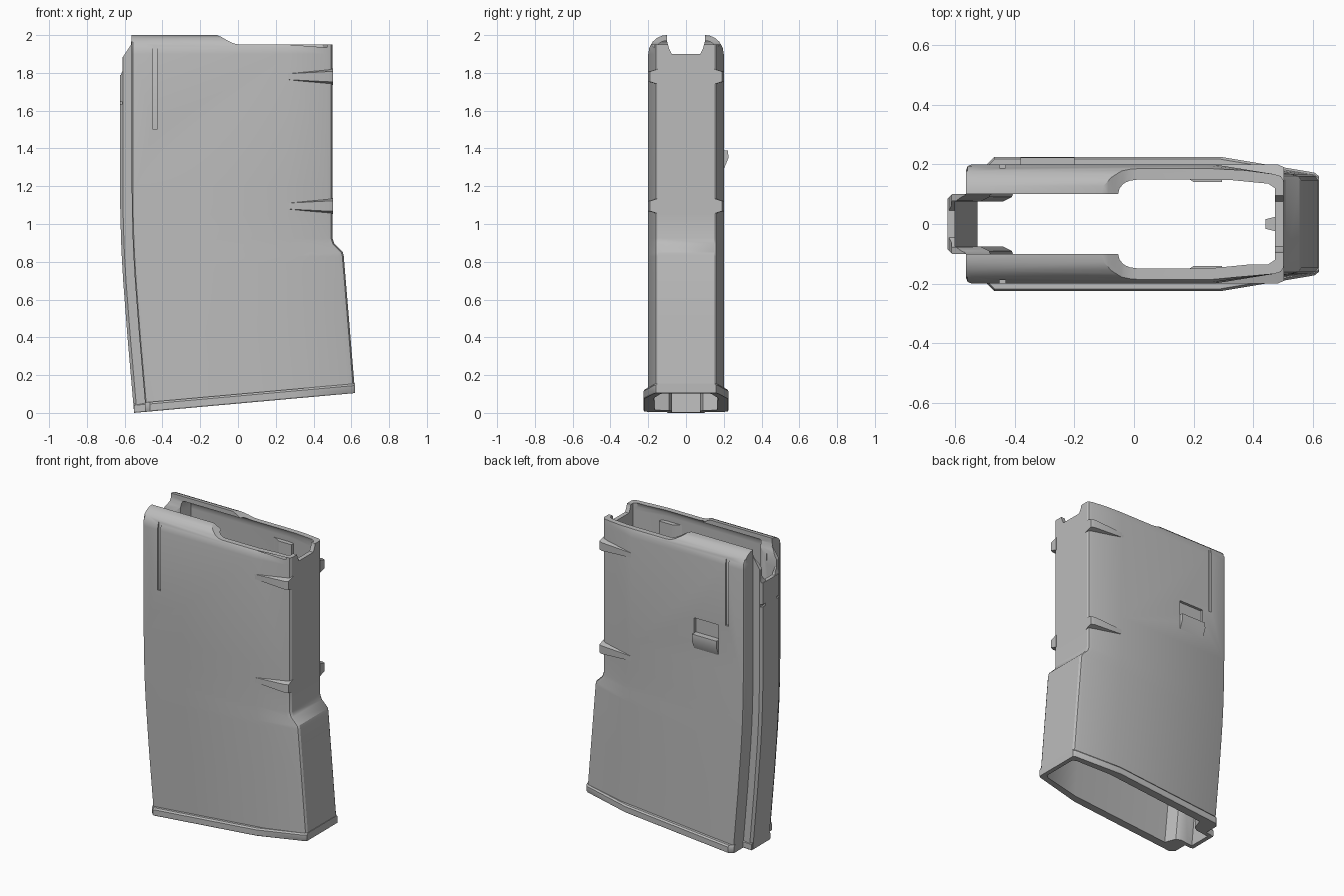
import bpy, bmesh, math
from mathutils import Vector

if "Cube" in bpy.data.objects:
    bpy.data.objects.remove(bpy.data.objects["Cube"], do_unlink=True)

grey = bpy.data.materials.new("plain grey")
grey.use_nodes = True
grey.diffuse_color = (0.5, 0.5, 0.5, 1)
grey.node_tree.nodes["Principled BSDF"].inputs["Base Color"].default_value = (0.5, 0.5, 0.5, 1)


def loft(name, rings):
    """Closed solid skinned over rings with equal point counts."""
    bm = bmesh.new()
    loops = [[bm.verts.new(p) for p in ring] for ring in rings]
    n = len(loops[0])
    for lo, hi in zip(loops, loops[1:]):
        for i in range(n):
            j = (i + 1) % n
            bm.faces.new((lo[i], lo[j], hi[j], hi[i]))
    bm.faces.new(loops[0])
    bm.faces.new(loops[-1])
    bmesh.ops.recalc_face_normals(bm, faces=bm.faces)
    mesh = bpy.data.meshes.new(name)
    bm.to_mesh(mesh)
    bm.free()
    mesh.materials.append(grey)
    obj = bpy.data.objects.new(name, mesh)
    bpy.context.collection.objects.link(obj)
    return obj


def prism(name, profile, axis, a, b):
    """Profile in the two other axes, extruded along axis from a to b."""
    def place(p, d):
        v = list(p)
        v.insert(axis, d)
        return Vector(v)
    return loft(name, [[place(p, d) for p in profile] for d in (a, b)])


def box(name, xs, ys, zs):
    (x0, x1), (y0, y1) = xs, ys
    return prism(name, [(x0, y0), (x1, y0), (x1, y1), (x0, y1)], 2, *zs)


def cut(obj, cutter):
    cutter.hide_render = True
    mod = obj.modifiers.new("cut", 'BOOLEAN')
    mod.operation, mod.solver, mod.object = 'DIFFERENCE', 'EXACT', cutter
    bpy.context.view_layer.objects.active = obj
    bpy.ops.object.modifier_apply(modifier=mod.name)
    bpy.data.objects.remove(cutter, do_unlink=True)


def outer(xr, xf):
    xs, xt = xr + 0.062, xr + 0.89
    return [(xr, 0.085), (xr + 0.015, 0.1), (xs, 0.1), (xs, 0.18), (xs + 0.006, 0.194),
            (xs + 0.02, 0.2), (xt, 0.2), (xf - 0.03, 0.167), (xf - 0.008, 0.16), (xf, 0.147)]


def inner(xr, xf):
    return [(xr + 0.025, 0.075), (xr + 0.11, 0.075), (xr + 0.14, 0.09), (xr + 0.165, 0.165),
            (xr + 0.88, 0.169), (xf - 0.05, 0.135), (xf - 0.028, 0.12)]


def rim(xr, xf):
    xs, xt = xr + 0.058, xr + 0.84
    return [(xr, 0.1), (xs, 0.105), (xs, 0.2), (xs + 0.025, 0.225), (xt, 0.225),
            (xf - 0.015, 0.172), (xf, 0.16)]


def ring(half, level, cap=1.0, grow=0.0, lift=0.0):
    """Mirrored cross-section on a plane tilted between rear and front heights."""
    xr, zr, xf, zf = level
    pts = []
    for x, y in half(xr, xf):
        z = zr + (zf - zr) * (x - xr) / (xf - xr) + lift
        pts.append(Vector((x, min(y, cap) + grow, z)))
    return pts + [Vector((p.x, -p.y, p.z)) for p in reversed(pts)]


# Levels: rear x, rear z, front x, front z
bottom = (-0.55, 0.0, 0.62, 0.105)
levels = [(-0.585, 0.4, 0.589, 0.48), (-0.608, 0.7, 0.56, 0.83), (-0.612, 0.77, 0.555, 0.85),
          (-0.616, 0.84, 0.51, 0.895), (-0.619, 0.91, 0.5, 0.925), (-0.623, 1.05, 0.5, 1.05),
          (-0.625, 1.2, 0.5, 1.2), (-0.625, 1.9, 0.5, 1.9)]


def shell(name, half, first, radius):
    rings = [ring(half, lv) for lv in [first] + levels]
    for deg in (20, 40, 58, 75, 90):
        a = math.radians(deg)
        z = 1.9 + radius * math.sin(a)
        rings.append(ring(half, (-0.625, z, 0.5, z), 0.102 + (radius - 0.002) * math.cos(a)))
    return loft(name, rings)


below = (-0.54, -0.1, 0.63, 0.005)
body = shell("magazine_body", outer, bottom, 0.1)
cut(body, shell("cavity", inner, below, 0.07))

# Feed opening between the lips, with the lower front edge
cut(body, prism("slot", [(-0.075, 1.9), (0.075, 1.9), (0.09, 1.93), (0.1, 1.965), (0.1, 2.1),
                         (-0.1, 2.1), (-0.1, 1.965), (-0.09, 1.93)], 0, -0.8, 0.8))
curve = [(-0.11 + 0.12 * t, 2.0 - 0.05 * math.sin(t * math.pi / 2) ** 1.3)
         for t in (0, 0.2, 0.4, 0.6, 0.8, 1)]
cut(body, prism("lip_relief", [(-0.11, 2.1)] + curve + [(0.8, 1.95), (0.8, 2.1)], 1, -0.5, 0.5))

# Rear spine: sloped top, central notch and two short slits
cut(body, prism("spine_slope", [(-0.8, 1.79), (-0.62, 1.79), (-0.612, 1.81), (-0.612, 1.88),
                                (-0.566, 1.95), (-0.566, 2.1), (-0.8, 2.1)], 1, -0.5, 0.5))
cut(body, prism("spine_notch", [(-0.045, 1.79), (0.045, 1.79), (0.075, 1.83), (0.085, 2.1),
                                (-0.085, 2.1), (-0.075, 1.83)], 0, -0.8, -0.54))
for s in (1, -1):
    cut(body, box("slit", (-0.7, -0.613), sorted((s * 0.06, s * 0.12)), (1.632, 1.648)))
    # Long vertical side groove
    cut(body, box("groove", (-0.451, -0.43), sorted((s * 0.187, s * 0.3)), (1.5, 1.95)))

# Catch on the left side: recess above a wedge
cut(body, box("catch_recess", (-0.38, -0.2), (0.182, 0.3), (1.39, 1.49)))
catch = prism("catch_wedge", [(0.185, 1.39), (0.222, 1.39), (0.225, 1.35), (0.2, 1.29),
                              (0.185, 1.29)], 0, -0.38, -0.2)

# Base rim around the open bottom
base_rim = loft("base_rim", [ring(rim, bottom, grow=-0.004), ring(rim, bottom, lift=0.006),
                             ring(rim, bottom, lift=0.04), ring(rim, bottom, grow=-0.008, lift=0.05)])
cut(base_rim, shell("rim_cavity", inner, below, 0.07))

parts = [body, catch, base_rim]
for s, side in ((1, "left"), (-1, "right")):
    # Tapered grip ribs at the front corners
    for height, z in (("upper", 1.78), ("lower", 1.095)):
        def rib_end(x, y0, y1, h0, h1):
            return [Vector((x, s * y, z + dz)) for y, dz in
                    ((y0, -h0), (y1, -h1), (y1, h1), (y0, h0))]
        parts.append(loft(f"{side}_{height}_rib", [
            rib_end(0.25, 0.18, 0.2, 0.022, 0.015), rib_end(0.48, 0.14, 0.2, 0.043, 0.027),
            rib_end(0.503, 0.14, 0.19, 0.043, 0.027)]))
    # Inner stop posts
    parts.append(prism(f"{side}_inner_post", [(0.13, s * 0.175), (0.17, s * 0.16), (0.2, s * 0.14),
                                              (0.295, s * 0.14), (0.295, s * 0.175)], 2, 1.6, 1.87))

# Small nub inside the front wall
parts.append(prism("front_inner_nub", [(0.44, -0.016), (0.48, -0.026), (0.48, 0.026),
                                       (0.44, 0.016)], 2, 1.65, 1.85))

for obj in parts:
    bpy.ops.object.select_all(action='DESELECT')
    obj.select_set(True)
    bpy.context.view_layer.objects.active = obj
    bpy.ops.object.shade_smooth_by_angle(angle=math.radians(30))
